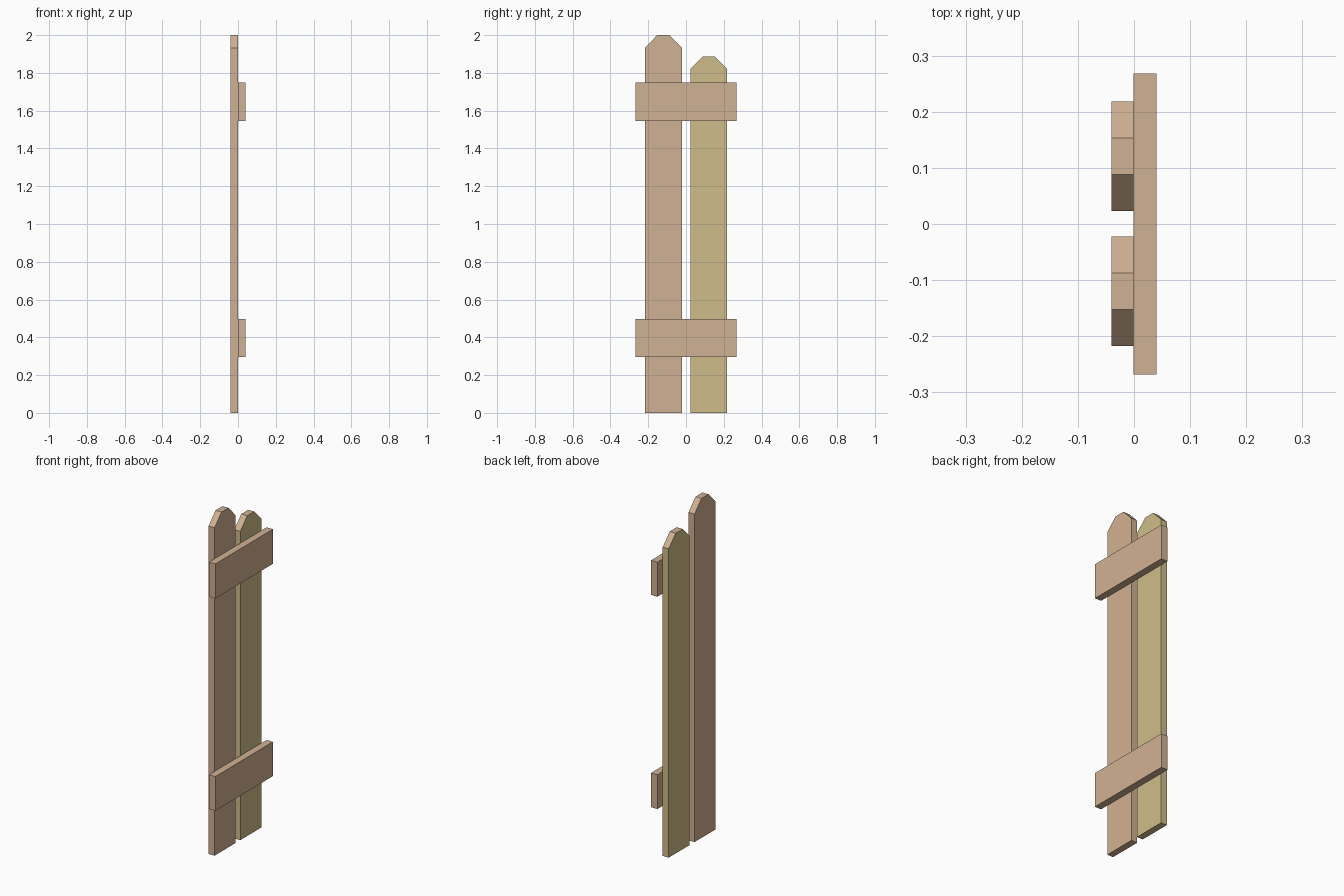
import bpy, bmesh

if "Cube" in bpy.data.objects:
    bpy.data.objects.remove(bpy.data.objects["Cube"])


def material(name, srgb):
    # convert display colour to linear
    lin = [((c / 255 + 0.055) / 1.055) ** 2.4 for c in srgb]
    m = bpy.data.materials.new(name)
    m.diffuse_color = (*lin, 1)
    m.use_nodes = True
    m.node_tree.nodes["Principled BSDF"].inputs["Base Color"].default_value = m.diffuse_color
    return m


tan = material("tan wood", (208, 177, 147))
straw = material("straw wood", (207, 188, 138))


def board(name, profile, x0, x1, mats):
    """Extrude a y/z outline along x; upward faces take the last material."""
    bm = bmesh.new()
    face = bm.faces.new([bm.verts.new((x0, y, z)) for y, z in profile])
    ext = bmesh.ops.extrude_face_region(bm, geom=[face])["geom"]
    bmesh.ops.translate(bm, vec=(x1 - x0, 0, 0),
                        verts=[v for v in ext if isinstance(v, bmesh.types.BMVert)])
    bmesh.ops.recalc_face_normals(bm, faces=bm.faces)
    for f in bm.faces:
        f.material_index = len(mats) - 1 if f.normal.z > 0.1 else 0
    me = bpy.data.meshes.new(name)
    bm.to_mesh(me)
    bm.free()
    for m in mats:
        me.materials.append(m)
    bpy.context.collection.objects.link(bpy.data.objects.new(name, me))


def picket(name, y0, y1, top, mats):
    cut_y, cut_z = 0.065, 0.067  # clipped corners
    board(name, [(y0, 0), (y1, 0), (y1, top - cut_z), (y1 - cut_y, top),
                 (y0 + cut_y, top), (y0, top - cut_z)], -0.04, -0.001, mats)


# Upright pickets
picket("tall_picket", -0.217, -0.022, 2.0, [tan])
picket("short_picket", 0.023, 0.218, 1.887, [straw, tan])

# Horizontal rails
for name, z0, z1 in (("lower_rail", 0.295, 0.497), ("upper_rail", 1.546, 1.75)):
    board(name, [(-0.268, z0), (0.268, z0), (0.268, z1), (-0.268, z1)],
          -0.001, 0.04, [tan])
